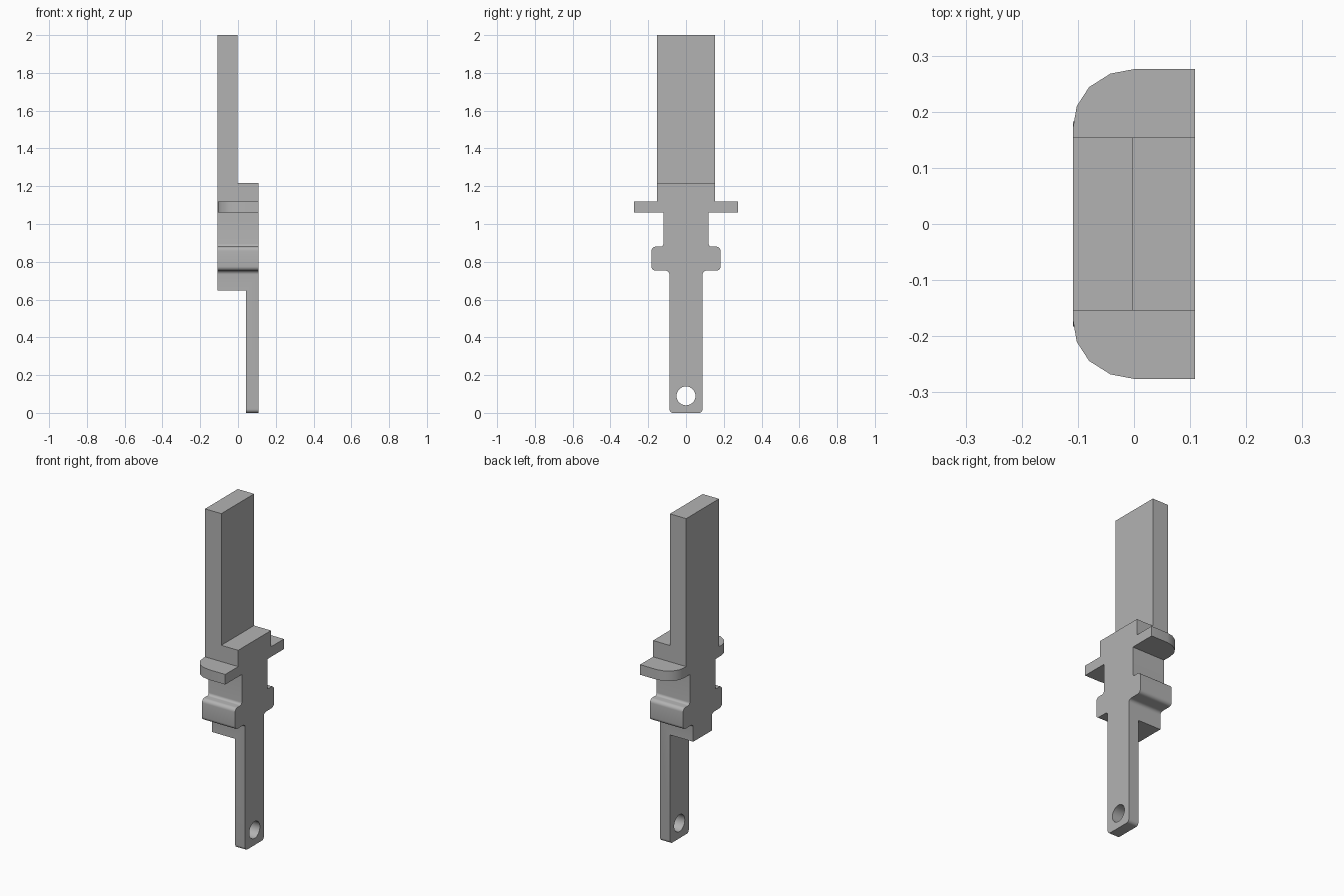
import bpy, bmesh, math
from mathutils import Vector

if "Cube" in bpy.data.objects:
    bpy.data.objects.remove(bpy.data.objects["Cube"])

grey = bpy.data.materials.new("plain grey")
grey.use_nodes = True
grey.diffuse_color = (0.45, 0.45, 0.45, 1)
grey.node_tree.nodes["Principled BSDF"].inputs["Base Color"].default_value = grey.diffuse_color

HALF = 0.109          # half thickness along x
BLADE = 0.154         # half width of blade and shoulder
TAB_LOW, TAB_TOP = 1.06, 1.12


def prism(name, outline, direction):
    """Extrude a flat outline of 3D points along a direction."""
    bm = bmesh.new()
    face = bm.faces.new([bm.verts.new(p) for p in outline])
    new = bmesh.ops.extrude_face_region(bm, geom=[face])["geom"]
    bmesh.ops.translate(bm, vec=direction,
                        verts=[v for v in new if isinstance(v, bmesh.types.BMVert)])
    bmesh.ops.recalc_face_normals(bm, faces=bm.faces)
    mesh = bpy.data.meshes.new(name)
    bm.to_mesh(mesh)
    bm.free()
    mesh.materials.append(grey)
    obj = bpy.data.objects.new(name, mesh)
    bpy.context.collection.objects.link(obj)
    return obj


def rounded(corners, steps=6):
    """Round each (y, z, radius) corner; radius 0 stays sharp."""
    points = []
    for i, (y, z, r) in enumerate(corners):
        p = Vector((y, z))
        if r == 0:
            points.append(p)
            continue
        a = (Vector(corners[i - 1][:2]) - p).normalized() * r
        b = (Vector(corners[(i + 1) % len(corners)][:2]) - p).normalized() * r
        for k in range(steps + 1):
            t = k / steps * math.pi / 2
            points.append(p + a * (1 - math.sin(t)) + b * (1 - math.cos(t)))
    return points


def cut(target, cutter):
    cutter.hide_render = True
    mod = target.modifiers.new("cut", "BOOLEAN")
    mod.operation, mod.solver, mod.object = "DIFFERENCE", "EXACT", cutter
    bpy.context.view_layer.objects.active = target
    bpy.ops.object.modifier_apply(modifier=mod.name)
    bpy.data.objects.remove(cutter)


def box(name, x0, x1, z0, z1):
    return prism(name, [(x0, -1, z0), (x1, -1, z0), (x1, -1, z1), (x0, -1, z1)], (0, 2, 0))


# Body: stem, lugs, neck, shoulder and blade as one side profile
half = [(0.088, 0, 0.02), (0.088, 0.753, 0.02), (0.183, 0.753, 0.022),
        (0.183, 0.88, 0.022), (0.12, 0.88, 0.015), (0.12, TAB_LOW, 0),
        (BLADE, TAB_LOW, 0), (BLADE, 2, 0)]
corners = half + [(-y, z, r) for y, z, r in reversed(half)]
body = prism("body", [(-HALF, p.x, p.y) for p in rounded(corners)], (2 * HALF, 0, 0))

# Thin the blade and the stem on opposite sides
cut(body, box("blade_cutter", -0.002, 1, 1.217, 3))
cut(body, box("stem_cutter", -1, 0.043, -1, 0.648))

# Hole at the foot of the stem
ring = [2 * math.pi * k / 32 for k in range(32)]
cut(body, prism("hole_cutter", [(-1, 0.05 * math.cos(a), 0.09 + 0.05 * math.sin(a))
                                for a in ring], (2, 0, 0)))

# Side tabs with one faceted rounded corner each
tab_plan = [(HALF, BLADE), (HALF, 0.276), (0, 0.276), (-0.042, 0.268),
            (-0.08, 0.244), (-0.102, 0.21), (-HALF, 0.17), (-HALF, BLADE)]
tabs = [prism(name, [(x, side * y, TAB_LOW) for x, y in tab_plan], (0, 0, TAB_TOP - TAB_LOW))
        for name, side in (("back_tab", 1), ("front_tab", -1))]

# Smooth the rounded edges, keep the corners sharp
bpy.ops.object.select_all(action="DESELECT")
for obj in [body] + tabs:
    obj.select_set(True)
bpy.context.view_layer.objects.active = body
bpy.ops.object.shade_smooth_by_angle(angle=math.radians(30))
